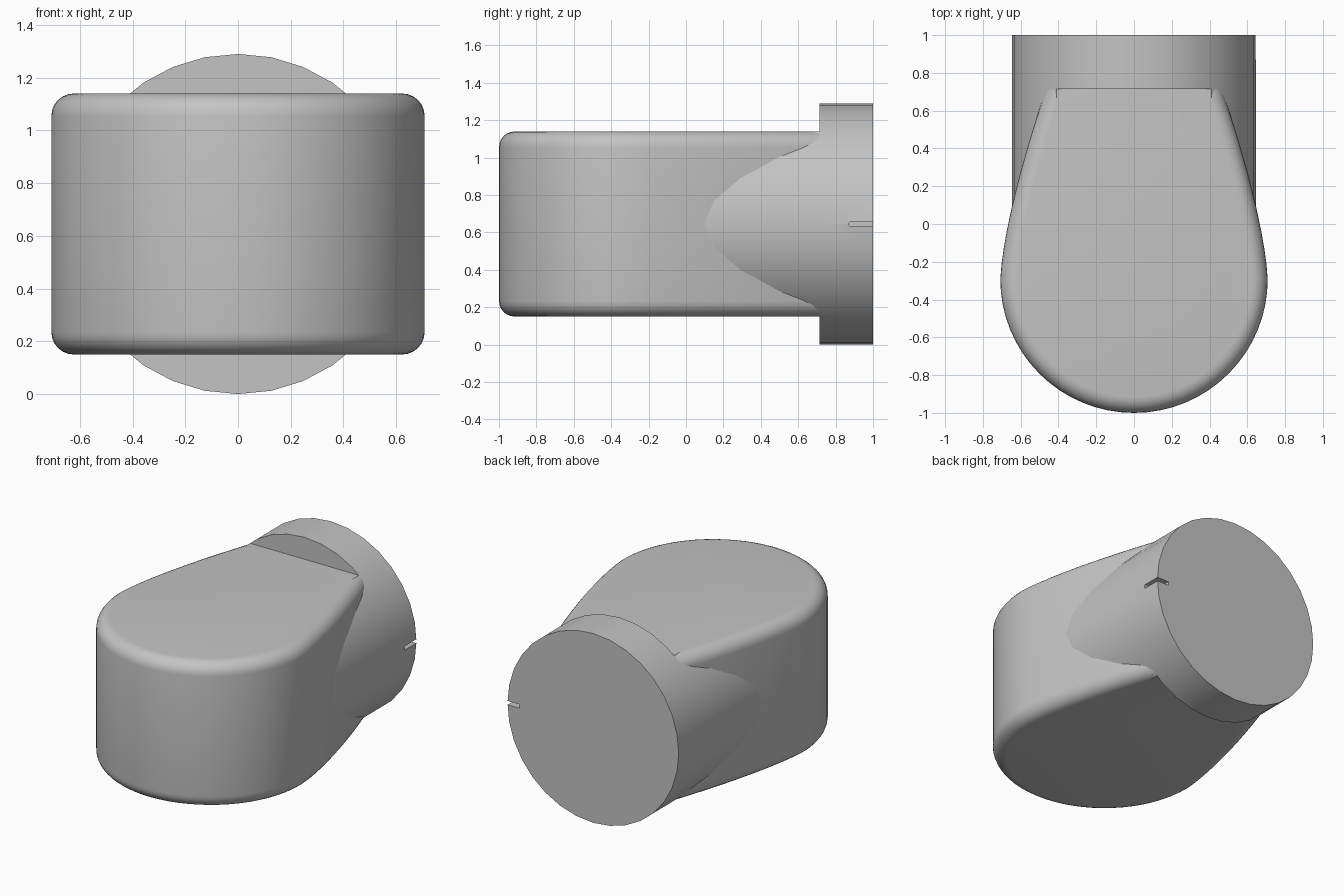
import bpy, bmesh, math
from mathutils import Matrix, Vector

if "Cube" in bpy.data.objects:
    bpy.data.objects.remove(bpy.data.objects["Cube"])

MID = 0.645       # height of the main axis
RADIUS = 0.645    # collar and neck
HALF = 0.495      # half height of the body

grey = bpy.data.materials.new("plain grey")
grey.use_nodes = True
grey.diffuse_color = (0.55, 0.55, 0.55, 1)
grey.node_tree.nodes["Principled BSDF"].inputs["Base Color"].default_value = grey.diffuse_color


def finish(bm, name):
    bmesh.ops.recalc_face_normals(bm, faces=bm.faces)
    mesh = bpy.data.meshes.new(name)
    bm.to_mesh(mesh)
    bm.free()
    obj = bpy.data.objects.new(name, mesh)
    bpy.context.collection.objects.link(obj)
    mesh.materials.append(grey)
    return obj


def smooth(obj):
    bpy.ops.object.select_all(action='DESELECT')
    obj.select_set(True)
    bpy.context.view_layer.objects.active = obj
    bpy.ops.object.shade_smooth_by_angle(angle=math.radians(35))


def tube(y0, y1):
    """Solid cylinder along y, with a corner at the top."""
    bm = bmesh.new()
    place = Matrix.Translation((0, (y0 + y1) / 2, MID)) @ Matrix.Rotation(math.pi / 2, 4, 'X')
    bmesh.ops.create_cone(bm, cap_ends=True, segments=32, radius1=RADIUS,
                          radius2=RADIUS, depth=y1 - y0, matrix=place)
    return bm


# Body: round front, sides narrowing towards the back
WIDE, Y_WIDE, Y_BACK = 0.708, -0.292, 0.85
outline = []
for i in range(33):
    a = math.pi + math.pi * i / 32
    outline.append((WIDE * math.cos(a), Y_WIDE + WIDE * math.sin(a)))
side = []
for i in range(1, 15):
    t = (Y_BACK - Y_WIDE) * i / 14
    side.append((WIDE - 0.24 * t ** 1.42, Y_WIDE + t))
outline += side + [(-x, y) for x, y in reversed(side)]

bm = bmesh.new()
base = bm.faces.new([bm.verts.new((x, y, MID - HALF)) for x, y in outline])
top = bmesh.ops.extrude_face_region(bm, geom=[base])["geom"]
bmesh.ops.translate(bm, vec=Vector((0, 0, 2 * HALF)),
                    verts=[v for v in top if isinstance(v, bmesh.types.BMVert)])
if base.is_valid is False or not any(len(f.verts) > 4 and f.calc_center_median().z < MID for f in bm.faces):
    bmesh.ops.holes_fill(bm, edges=bm.edges[:])
bmesh.ops.recalc_face_normals(bm, faces=bm.faces)
rims = [e for e in bm.edges if abs(e.verts[0].co.z - e.verts[1].co.z) < 0.001]
bmesh.ops.bevel(bm, geom=rims, offset=0.085, segments=6, profile=0.5, affect='EDGES')
smooth(finish(bm, "body"))

# Neck: round bulge on the sides, cut level with the body's top and base
bm = tube(0.0, 0.75)
for s in (1, -1):
    bmesh.ops.bisect_plane(bm, geom=bm.verts[:] + bm.edges[:] + bm.faces[:],
                           plane_co=(0, 0, MID + s * (HALF - 0.001)),
                           plane_no=(0, 0, s), clear_outer=True)
    bmesh.ops.holes_fill(bm, edges=[e for e in bm.edges if e.is_boundary])
smooth(finish(bm, "neck"))

# Collar at the back, with a small round-ended slot on its left
collar = finish(tube(0.715, 1.0), "collar")
bm = bmesh.new()
bmesh.ops.create_cube(bm, size=1, matrix=Matrix.Translation((0.63, 0.96, MID))
                      @ Matrix.Diagonal((0.15, 0.18, 0.026, 1)))
ends = [e for e in bm.edges if all(v.co.y < 0.9 for v in e.verts)
        and abs(e.verts[0].co.x - e.verts[1].co.x) > 0.1]
bmesh.ops.bevel(bm, geom=ends, offset=0.011, segments=3, profile=0.5, affect='EDGES')
cutter = finish(bm, "slot_cutter")
cutter.hide_render = True

cut = collar.modifiers.new("slot", 'BOOLEAN')
cut.operation = 'DIFFERENCE'
cut.solver = 'EXACT'
cut.object = cutter
bpy.context.view_layer.objects.active = collar
bpy.ops.object.modifier_apply(modifier=cut.name)
bpy.data.objects.remove(cutter)
smooth(collar)
